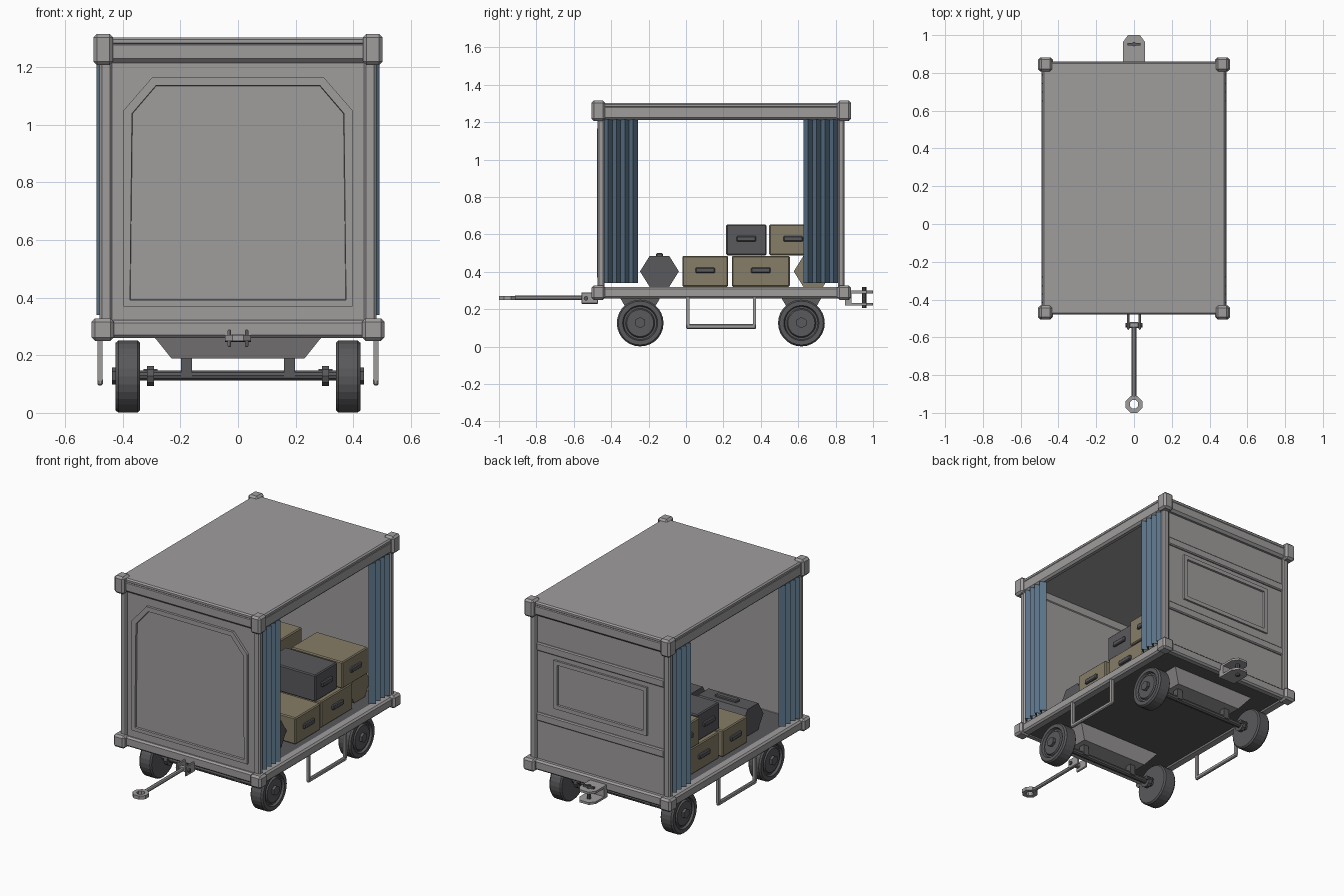
import bpy, bmesh, math
from mathutils import Vector, Matrix

if "Cube" in bpy.data.objects:
    bpy.data.objects.remove(bpy.data.objects["Cube"], do_unlink=True)


def material(name, rgb):
    m = bpy.data.materials.new(name)
    m.use_nodes = True
    m.diffuse_color = (*rgb, 1)
    m.node_tree.nodes["Principled BSDF"].inputs["Base Color"].default_value = (*rgb, 1)
    return m


GREY = material("painted grey", (0.35, 0.335, 0.335))
DARK = material("dark rubber grey", (0.10, 0.10, 0.107))
TAN = material("tan luggage", (0.24, 0.205, 0.135))
BLUE = material("blue curtain", (0.105, 0.175, 0.25))


def finish(name, bm, mat):
    bmesh.ops.recalc_face_normals(bm, faces=bm.faces)
    mesh = bpy.data.meshes.new(name)
    bm.to_mesh(mesh)
    bm.free()
    mesh.materials.append(mat)
    ob = bpy.data.objects.new(name, mesh)
    bpy.context.collection.objects.link(ob)
    return ob


def box(name, mat, x, y, z, bevel=0.0):
    """Box from (min, max) ranges with optional chamfered edges."""
    bm = bmesh.new()
    bmesh.ops.create_cube(bm, size=1)
    for v in bm.verts:
        v.co = [r[0] if c < 0 else r[1] for c, r in zip(v.co, (x, y, z))]
    if bevel:
        bmesh.ops.bevel(bm, geom=bm.edges[:], offset=bevel, segments=1, affect='EDGES')
    return finish(name, bm, mat)


def side(s, a, b):
    """Range a..b mirrored to the side s."""
    return tuple(sorted((s * a, s * b)))


AXES = {'x': lambda a, b, h: (h, a, b), 'y': lambda a, b, h: (a, h, b), 'z': lambda a, b, h: (a, b, h)}


def prism(name, mat, pts, axis, lo, hi, rim=0.0, depth=0.012):
    """Extruded profile; with a rim the 'hi' face becomes a recessed panel."""
    bm = bmesh.new()
    face = bm.faces.new([bm.verts.new(AXES[axis](a, b, lo)) for a, b in pts])
    ext = bmesh.ops.extrude_face_region(bm, geom=[face])
    move = Vector(AXES[axis](0, 0, hi - lo))
    bmesh.ops.translate(bm, verts=[g for g in ext['geom'] if isinstance(g, bmesh.types.BMVert)], vec=move)
    top = [g for g in ext['geom'] if isinstance(g, bmesh.types.BMFace)]
    bmesh.ops.recalc_face_normals(bm, faces=bm.faces)
    if rim:
        bmesh.ops.inset_region(bm, faces=top, thickness=rim)
        bmesh.ops.inset_region(bm, faces=top, thickness=0.002, depth=-depth)
    return finish(name, bm, mat)


def ngon(n, r, a=0.0, b=0.0, squash=1.0, turn=0.0):
    return [(a + r * math.cos(turn + math.tau * i / n), b + squash * r * math.sin(turn + math.tau * i / n))
            for i in range(n)]


def lathe_x(name, mat, profile, y, z, steps=28):
    """Profile of (x, radius) points spun round an axle parallel to x."""
    bm = bmesh.new()
    verts = [bm.verts.new((x, y, z + r)) for x, r in profile]
    edges = [bm.edges.new(p) for p in zip(verts, verts[1:])]
    bmesh.ops.spin(bm, geom=verts + edges, cent=(0, y, z), axis=(1, 0, 0), angle=math.tau, steps=steps)
    bmesh.ops.remove_doubles(bm, verts=bm.verts, dist=0.0005)
    return finish(name, bm, mat)


FRONT, BACK = -0.47, 0.845          # outer planes of the body
SIDES = ((1, "left"), (-1, "right"))

# Floor, roof and frame rails
box("floor", DARK, (-0.46, 0.46), (FRONT + 0.02, BACK - 0.02), (0.265, 0.315))
box("roof", GREY, (-0.485, 0.485), (-0.478, 0.858), (1.275, 1.303), 0.008)
for s, tag in SIDES:
    box(f"{tag}_top_rail", GREY, side(s, 0.44, 0.485), (-0.45, 0.83), (1.212, 1.29), 0.012)
    box(f"{tag}_floor_rail", GREY, side(s, 0.43, 0.49), (-0.45, 0.83), (0.258, 0.318), 0.01)
for tag, y in (("front", (-0.48, -0.435)), ("back", (0.81, 0.86))):
    box(f"{tag}_top_rail", GREY, (-0.45, 0.45), y, (1.215, 1.29), 0.014)
    box(f"{tag}_floor_rail", GREY, (-0.45, 0.45), y, (0.26, 0.322), 0.01)

# Corner posts with their chunky end blocks
for s, tag in SIDES:
    for end, y0, y1 in (("front", -0.472, -0.435), ("back", 0.812, 0.848)):
        box(f"{end}_{tag}_post", GREY, side(s, 0.437, 0.48), (y0, y1), (0.3, 1.23), 0.008)
        out = (-0.505, -0.432) if end == "front" else (0.808, 0.882)
        box(f"{end}_{tag}_top_block", GREY, side(s, 0.434, 0.502), out, (1.207, 1.315), 0.012)
        box(f"{end}_{tag}_bottom_block", GREY, side(s, 0.43, 0.508), out, (0.25, 0.328), 0.012)

# Front wall with raised chamfered frame
box("front_wall", GREY, (-0.44, 0.44), (-0.462, -0.44), (0.315, 1.225))
half = [(0.397, 0.37), (0.397, 1.05), (0.297, 1.165)]
outline = half + [(-x, z) for x, z in reversed(half)]
prism("front_panel_frame", GREY, outline, 'y', -0.455, -0.477, rim=0.031)

# Back wall with two cross rails and a framed panel
box("back_wall", GREY, (-0.44, 0.44), (0.812, 0.832), (0.315, 1.225))
for tag, z in (("upper", 1.02), ("lower", 0.585)):
    box(f"back_{tag}_cross_rail", GREY, (-0.44, 0.44), (0.825, 0.845), (z - 0.025, z + 0.025), 0.006)
prism("back_panel_frame", GREY, [(-0.32, 0.665), (0.32, 0.665), (0.32, 0.965), (-0.32, 0.965)],
      'y', 0.825, 0.844, rim=0.035)


# Pleated curtains at both ends of each open side
def curtain(name, s, y0, y1, folds=4):
    bm = bmesh.new()
    n = folds * 2
    rows = []
    for i in range(n + 1):
        x, y = s * (0.488 if i % 2 else 0.455), y0 + (y1 - y0) * i / n
        rows.append([bm.verts.new((x, y, z)) for z in (0.34, 1.215)])
    for a, b in zip(rows, rows[1:]):
        bm.faces.new((a[0], b[0], b[1], a[1]))
    ob = finish(name, bm, BLUE)
    mod = ob.modifiers.new("cloth thickness", 'SOLIDIFY')
    mod.thickness, mod.offset = 0.006, 0


for s, tag in SIDES:
    curtain(f"front_{tag}_curtain", s, -0.438, -0.26)
    curtain(f"back_{tag}_curtain", s, 0.63, 0.812)

# Luggage: suitcases with side handles, and six-sided bags with top handles
CASES = [("low_front_case", TAN, 0.41, -0.02, 0.225, 0.32),
         ("low_middle_case", TAN, 0.40, 0.245, 0.555, 0.32),
         ("upper_front_case", DARK, 0.38, 0.215, 0.43, 0.488),
         ("upper_back_case", TAN, 0.405, 0.445, 0.70, 0.488)]
for s, tag in SIDES:
    for name, mat, x, y0, y1, z in CASES:
        box(f"{tag}_{name}", mat, side(s, x - 0.355, x), (y0, y1), (z, z + 0.165), 0.006)
        mid = (y0 + y1) / 2
        box(f"{tag}_{name}_handle", DARK, side(s, x - 0.01, x + 0.014), (mid - 0.052, mid + 0.052),
            (z + 0.073, z + 0.103), 0.005)
    for name, mat, y in (("front_bag", DARK, -0.142), ("back_bag", TAN, 0.68)):
        hexagon = ngon(6, 0.104, y, 0.402, 0.92)
        prism(f"{tag}_{name}", mat, hexagon, 'x', s * 0.02, s * 0.36)
        box(f"{tag}_{name}_handle", DARK, side(s, 0.11, 0.26), (y - 0.018, y + 0.018), (0.48, 0.5), 0.005)

# Running gear: tapered mounts, axles, collars and wheels
for end, y in (("front", -0.245), ("back", 0.617)):
    bm = bmesh.new()
    bmesh.ops.create_cube(bm, size=2)
    for v in bm.verts:
        top = v.co.z > 0
        v.co = (v.co.x * (0.292 if top else 0.23), y + v.co.y * (0.11 if top else 0.065), 0.265 if top else 0.188)
    finish(f"{end}_axle_mount", bm, GREY)
    prism(f"{end}_axle", DARK, ngon(10, 0.018, y, 0.13), 'x', -0.36, 0.36)
    for s, tag in SIDES:
        box(f"{end}_{tag}_axle_leg", DARK, side(s, 0.16, 0.198), (y - 0.02, y + 0.02), (0.125, 0.2))
        prism(f"{end}_{tag}_collar", DARK, ngon(10, 0.037, y, 0.128), 'x', s * 0.292, s * 0.316)
        prism(f"{end}_{tag}_collar_pin", DARK, ngon(6, 0.014, y + 0.02, 0.14), 'x', s * 0.28, s * 0.328)
        tyre = [(0.34, 0), (0.34, 0.117), (0.348, 0.125), (0.415, 0.125), (0.425, 0.117), (0.425, 0.094),
                (0.412, 0.088), (0.412, 0.078), (0.422, 0.072), (0.422, 0)]
        lathe_x(f"{end}_{tag}_wheel", DARK, [(s * a, r) for a, r in tyre], y, 0.126)
        prism(f"{end}_{tag}_hub_nut", DARK, ngon(6, 0.03, y, 0.128, turn=math.pi / 6), 'x', s * 0.415, s * 0.438)

# Side steps
for s, tag in SIDES:
    for name, y in (("front", 0.0), ("back", 0.357)):
        box(f"{tag}_step_{name}_bar", GREY, side(s, 0.47, 0.487), (y, y + 0.018), (0.11, 0.27))
    box(f"{tag}_step_tread", GREY, side(s, 0.469, 0.488), (0, 0.375), (0.095, 0.12), 0.005)

# Drawbar with towing eye
for s, tag in SIDES:
    box(f"{tag}_drawbar_bracket", GREY, side(s, 0.024, 0.036), (-0.56, -0.47), (0.228, 0.29), 0.004)
prism("drawbar_pin", DARK, ngon(8, 0.012, -0.535, 0.258), 'x', -0.045, 0.045)
prism("drawbar_rod", GREY, ngon(8, 0.012, 0, 0.26), 'y', -0.915, -0.525)
box("drawbar_cross_block", GREY, (-0.026, 0.026), (-0.55, -0.52), (0.247, 0.272), 0.004)
bm = bmesh.new()
turn = math.pi / 8
outer, inner = [[[bm.verts.new((a, b, z)) for a, b in ngon(8, r, 0, -0.955, turn=turn)] for z in (0.249, 0.271)]
                for r in (0.048, 0.024)]
for i in range(8):
    j = (i + 1) % 8
    loop = [outer[0], outer[1], inner[1], inner[0]]
    for p, q in zip(loop, loop[1:] + loop[:1]):
        bm.faces.new((p[i], p[j], q[j], q[i]))
finish("towing_eye", bm, GREY)

# Rear hitch: two plates and a drop pin
plate = [(-0.057, 0.855), (0.057, 0.855), (0.057, 0.965), (0.032, 1.0), (-0.032, 1.0), (-0.057, 0.965)]
for tag, z in (("upper", 0.285), ("lower", 0.22)):
    prism(f"{tag}_hitch_plate", GREY, plate, 'z', z, z + 0.014)
box("hitch_base", GREY, (-0.057, 0.057), (0.85, 0.885), (0.22, 0.299))
prism("hitch_pin", DARK, ngon(8, 0.012, 0, 0.952), 'z', 0.207, 0.318)
box("hitch_pin_handle", DARK, (-0.035, 0.035), (0.945, 0.959), (0.302, 0.314))
